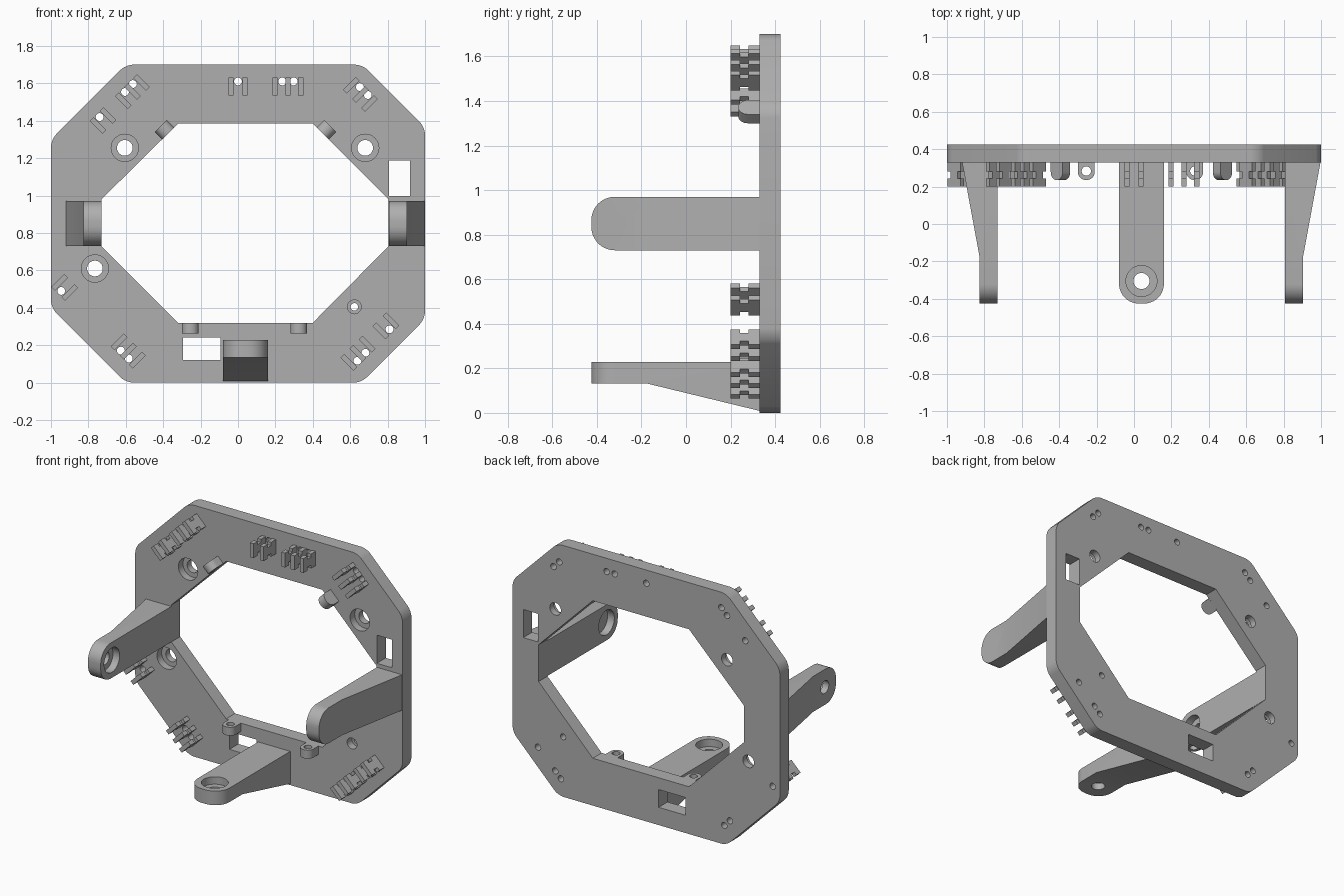
import bpy, bmesh
from math import radians, tan
from mathutils import Matrix, Vector

cube = bpy.data.objects.get("Cube")
if cube:
    bpy.data.objects.remove(cube, do_unlink=True)

grey = bpy.data.materials.new("matte grey")
grey.use_nodes = True
grey.diffuse_color = (0.43, 0.43, 0.43, 1)
grey.node_tree.nodes["Principled BSDF"].inputs["Base Color"].default_value = grey.diffuse_color

FRONT, BACK = 0.33, 0.425
parts = []


def finish(bm, name, matrix=Matrix()):
    bm.transform(matrix)
    bmesh.ops.recalc_face_normals(bm, faces=bm.faces)
    mesh = bpy.data.meshes.new(name)
    bm.to_mesh(mesh)
    bm.free()
    mesh.materials.append(grey)
    ob = bpy.data.objects.new(name, mesh)
    bpy.context.collection.objects.link(ob)
    parts.append(ob)
    return ob


def place(x, z, angle):
    """Stand a part at (x, z), turned so its local up points outward."""
    return Matrix.Translation((x, 0, z)) @ Matrix.Rotation(radians(angle), 4, 'Y')


def prism(bm, points, step):
    face = bm.faces.new([bm.verts.new(p) for p in points])
    ext = bmesh.ops.extrude_face_region(bm, geom=[face])
    verts = [v for v in ext["geom"] if isinstance(v, bmesh.types.BMVert)]
    bmesh.ops.translate(bm, verts=verts, vec=step)


def rod(bm, centre, radius, length, axis, sides=32):
    turn = {'X': Matrix.Rotation(radians(90), 4, 'Y'),
            'Y': Matrix.Rotation(radians(90), 4, 'X'), 'Z': Matrix()}[axis]
    bmesh.ops.create_cone(bm, cap_ends=True, segments=sides, radius1=radius, radius2=radius,
                          depth=length, matrix=Matrix.Translation(centre) @ turn)


def cut(ob, cutter_bm, matrix=Matrix()):
    cutter = finish(cutter_bm, "cutter", matrix)
    parts.remove(cutter)
    cutter.hide_render = True
    mod = ob.modifiers.new("cut", 'BOOLEAN')
    mod.operation, mod.solver, mod.object = 'DIFFERENCE', 'EXACT', cutter
    bpy.context.view_layer.objects.active = ob
    bpy.ops.object.modifier_apply(modifier=mod.name)
    bpy.data.objects.remove(cutter, do_unlink=True)


# Frame plate: octagon with rounded corners
outer = [(-.6, 1.7), (.665, 1.7), (1, 1.365), (1, .34), (.66, 0), (-.6, 0), (-1, .4), (-1, 1.3)]
inner = [(-.32, 1.385), (.4, 1.385), (.805, .98), (.805, .73),
         (.4, .32), (-.32, .32), (-.73, .73), (-.73, .98)]
bm = bmesh.new()
prism(bm, [(x, FRONT, z) for x, z in outer], (0, BACK - FRONT, 0))
corners = [e for e in bm.edges if abs(e.verts[0].co.y - e.verts[1].co.y) > .05]
bmesh.ops.bevel(bm, geom=corners, offset=.04, segments=6, profile=.5, affect='EDGES')
frame = finish(bm, "frame_plate")

bm = bmesh.new()
prism(bm, [(x, 0, z) for x, z in inner], (0, 1, 0))
cut(frame, bm)

# Wire clips: x, z of the middle of the holes, outward angle, number of ribs
clips = [(0, 1.61, 0, 2), (.267, 1.61, 0, 3),
         (-.74, 1.42, -45, 2), (-.583, 1.575, -45, 3), (.673, 1.559, 45, 3),
         (-.945, .49, -135, 2), (-.605, .15, -135, 3),
         (.66, .138, 135, 3), (.81, .285, 135, 2)]

# Bolt holes: x, z, bore radius, recess radius
bolts = [(-.605, 1.255, .042, .073), (.68, 1.255, .042, .073),
         (-.765, .61, .042, .073), (.622, .405, .02, .037)]

# Through cuts: bores, clip holes and two windows
bm = bmesh.new()
for x, z, bore, _ in bolts:
    rod(bm, (x, .4, z), bore, .4, 'Y')
for x, z, angle, count in clips:
    for off in ([0] if count == 2 else [-.03, .03]):
        spot = place(x, z, angle) @ Vector((off, .4, 0))
        rod(bm, spot, .021, .4, 'Y', 20)
for x0, x1, z0, z1 in [(.808, .92, .997, 1.187), (-.295, -.093, .12, .24)]:
    prism(bm, [(x0, .2, z0), (x1, .2, z0), (x1, .2, z1), (x0, .2, z1)], (0, .4, 0))
cut(frame, bm)

# Recesses around the bolt holes
bm = bmesh.new()
for x, z, _, recess in bolts:
    rod(bm, (x, FRONT, z), recess, .1, 'Y')
cut(frame, bm)

# Clip ribs, notched at both ends
low, high, top, bottom = .2, FRONT + .01, .022, -.075
n0, n1, deep = .243, .28, .022
rib = [(low, bottom), (n0, bottom), (n0, bottom + deep), (n1, bottom + deep), (n1, bottom),
       (high, bottom), (high, top), (n1, top), (n1, top - deep), (n0, top - deep),
       (n0, top), (low, top)]
for i, (x, z, angle, count) in enumerate(clips):
    bm = bmesh.new()
    for off in ([-.038, .038] if count == 2 else [-.069, 0, .069]):
        prism(bm, [(off - .014, y, h) for y, h in rib], (.028, 0, 0))
    finish(bm, f"wire_clip_{i + 1}", place(x, z, angle))

# Three tapered arms with rounded tips and recessed holes
TIP = -.425
for name, x, z, angle, root in [("right_arm", -.73, .85, 90, .19),
                                ("left_arm", .808, .85, -90, .19),
                                ("lower_arm", .04, .228, 0, .22)]:
    spot = place(x, z, angle)
    bm = bmesh.new()
    side = [(TIP, 0), (FRONT + .005, 0), (FRONT + .005, -root), (-.18, -.095), (TIP, -.095)]
    prism(bm, [(-.12, y, h) for y, h in side], (.24, 0, 0))
    ends = [e for e in bm.edges if all(v.co.y < TIP + .01 for v in e.verts)
            and abs(e.verts[0].co.z - e.verts[1].co.z) > .05]
    bmesh.ops.bevel(bm, geom=ends, offset=.105, segments=10, profile=.5, affect='EDGES')
    arm = finish(bm, name, spot)
    for radius, length in [(.043, .6), (.083, .1)]:
        bm = bmesh.new()
        rod(bm, (0, -.305, 0), radius, length, 'Z')
        cut(arm, bm, spot)

# Round-ended eyelets along the opening; local up points into the opening
for i, (x, z, angle) in enumerate([(-.255, .32, 0), (.325, .32, 0),
                                   (-.373, 1.332, 135), (.453, 1.332, -135)]):
    spot = place(x, z, angle)
    bm = bmesh.new()
    base = [(-.045, FRONT + .005), (.045, FRONT + .005), (.045, .235), (-.045, .235)]
    prism(bm, [(u, y, 0) for u, y in base], (0, 0, -.057))
    ends = [e for e in bm.edges if all(v.co.y < .24 for v in e.verts)
            and abs(e.verts[0].co.z - e.verts[1].co.z) > .02]
    bmesh.ops.bevel(bm, geom=ends, offset=.043, segments=8, profile=.5, affect='EDGES')
    eyelet = finish(bm, f"eyelet_{i + 1}", spot)
    bm = bmesh.new()
    rod(bm, (0, .283, -.03), .025, .2, 'Z', 20)
    cut(eyelet, bm, spot)

# Smooth the curved walls, keep the edges crisp
bpy.ops.object.select_all(action='DESELECT')
for ob in parts:
    ob.select_set(True)
bpy.context.view_layer.objects.active = frame
bpy.ops.object.shade_smooth_by_angle(angle=radians(30))
